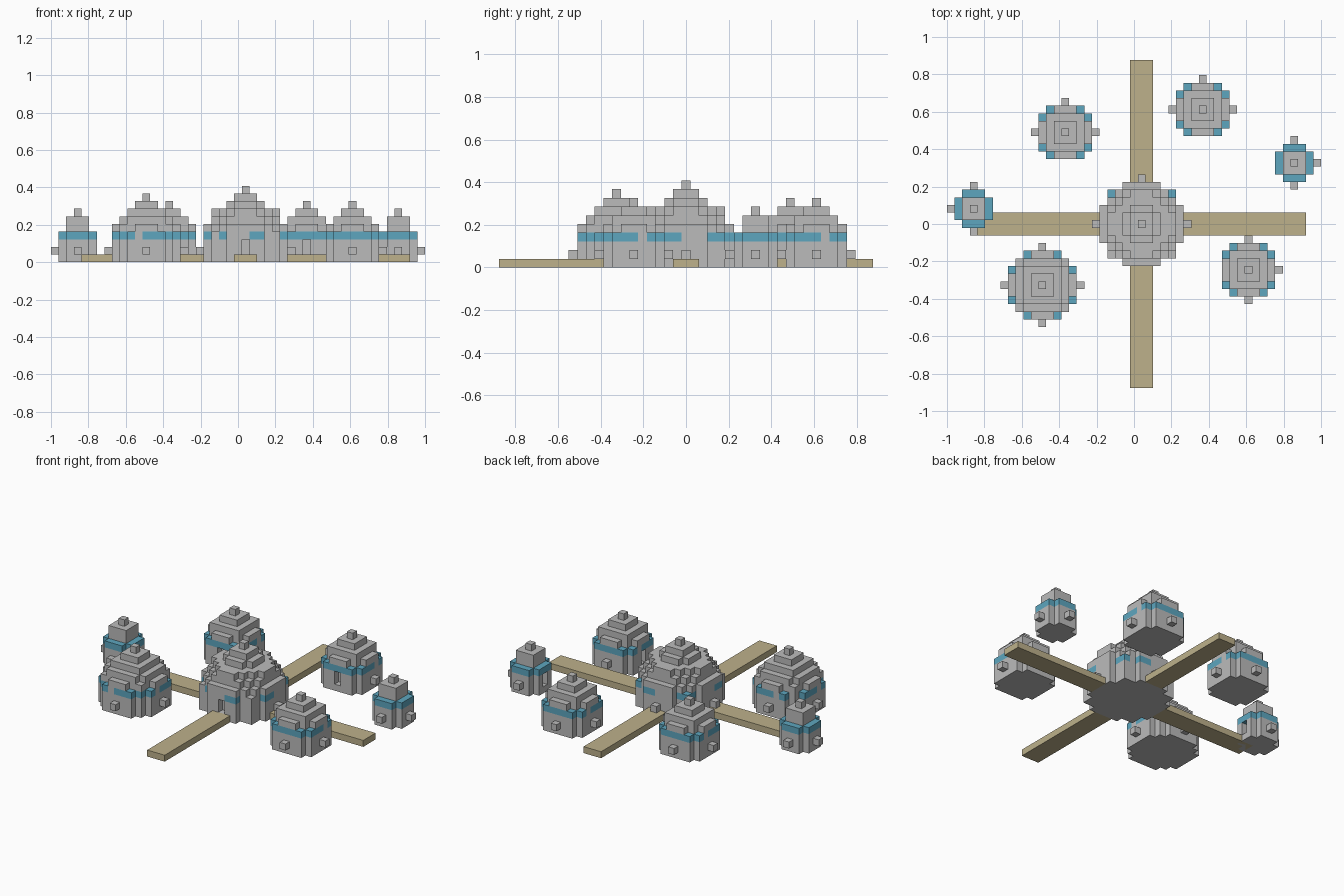
import bpy, bmesh
from mathutils import Vector

cube = bpy.data.objects.get("Cube")
if cube:
    bpy.data.objects.remove(cube)

V = 2 / 49  # size of one block


def material(name, rgb):
    m = bpy.data.materials.new(name)
    m.use_nodes = True
    m.diffuse_color = (*rgb, 1)
    m.node_tree.nodes["Principled BSDF"].inputs["Base Color"].default_value = (*rgb, 1)
    return m


stone = material("grey stone", (0.5, 0.5, 0.5))
glass = material("blue glass", (0.11, 0.38, 0.52))
sand = material("tan path", (0.51, 0.44, 0.26))

SIDES = [Vector(d) for d in ((1, 0, 0), (-1, 0, 0), (0, 1, 0), (0, -1, 0), (0, 0, 1), (0, 0, -1))]
WALL = 4  # straight wall layers under each roof

# Squared radius of the wall and then of each roof layer
ROUNDS = {
    5: (32, 29, 24, 17, 5, 2),
    4: (20, 18, 13, 8, 2),
    3: (13, 10, 8, 2),
    2: (5, 2, 2),
}


def is_window(x, y, r):
    front = abs(y) > abs(x)
    t = x if front else y
    if r == 5:
        return t % 5 in ((1, 2) if front else (3, 4))
    if r == 4:
        return t % 4 != 3
    if r == 3:
        return front or t != 1
    return True


def block_mesh(name, blocks, origin, mats):
    """Turn a dictionary of block cells into a mesh of its outer faces."""
    bm = bmesh.new()
    corners = {}

    def corner(p):
        key = tuple(round(c * 2) for c in p)
        if key not in corners:
            corners[key] = bm.verts.new(p * V)
        return corners[key]

    for cell, colour in blocks.items():
        c = Vector(cell)
        for n in SIDES:
            if tuple(int(k) for k in c + n) in blocks:
                continue
            a = Vector((n.y, n.z, n.x)) / 2
            b = n.cross(a)
            mid = c + n / 2
            face = bm.faces.new([corner(mid + p) for p in (-a - b, a - b, a + b, b - a)])
            face.material_index = colour
    mesh = bpy.data.meshes.new(name)
    bm.to_mesh(mesh)
    bm.free()
    for m in mats:
        mesh.materials.append(m)
    ob = bpy.data.objects.new(name, mesh)
    ob.location = origin
    bpy.context.collection.objects.link(ob)


def dome(name, cx, cy, r, door=None):
    blocks = {}
    layers = [ROUNDS[r][0]] * WALL + list(ROUNDS[r][1:])
    for z, limit in enumerate(layers):
        for x in range(-r, r + 1):
            for y in range(-r, r + 1):
                if x * x + y * y <= limit:
                    rim = x * x + y * y > (r - 1) ** 2
                    blocks[x, y, z] = int(z == WALL - 1 and rim and is_window(x, y, r))
    # Finial and side knobs; the door side has an opening instead
    blocks[0, 0, len(layers)] = 0
    for dx, dy in ((1, 0), (-1, 0), (0, 1), (0, -1)):
        if (dx, dy) == door:
            for z in (1, 2):
                del blocks[dx * r, dy * r, z]
        else:
            blocks[dx * (r + 1), dy * (r + 1), 1] = 0
    block_mesh(name, blocks, (cx * V, cy * V, V / 2), (stone, glass))


dome("central_dome", 1, 0, 5, (0, -1))
dome("front_right_dome", -12, -8, 4)
dome("back_right_dome", -9, 12, 3, (0, -1))
dome("back_left_dome", 9, 15, 3, (0, -1))
dome("front_left_dome", 15, -6, 3, (-1, 0))
dome("right_small_dome", -21, 2, 2, (1, 0))
dome("left_small_dome", 21, 8, 2, (-1, 0))

# Four path arms leading out from the central dome
for name, dx, dy in (("left_path", 1, 0), ("right_path", -1, 0), ("back_path", 0, 1), ("front_path", 0, -1)):
    inner, outer = 5.5, 21.5
    mid, length = (inner + outer) / 2, outer - inner
    bm = bmesh.new()
    bmesh.ops.create_cube(bm, size=V)
    bmesh.ops.scale(bm, verts=bm.verts, vec=(length if dx else 3, length if dy else 3, 1))
    mesh = bpy.data.meshes.new(name)
    bm.to_mesh(mesh)
    bm.free()
    mesh.materials.append(sand)
    ob = bpy.data.objects.new(name, mesh)
    ob.location = ((1 + dx * mid) * V, dy * mid * V, V / 2)
    bpy.context.collection.objects.link(ob)
